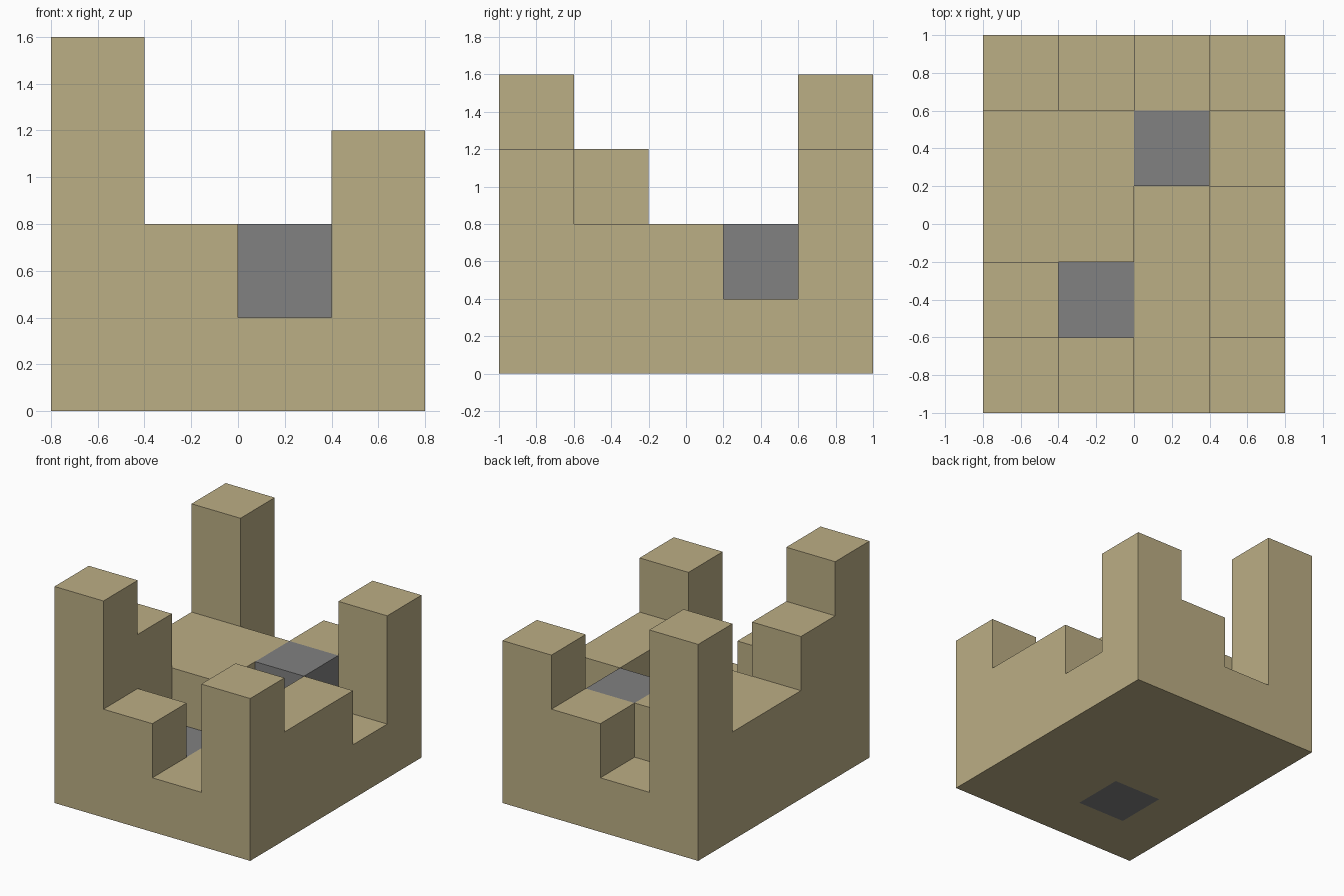
import bpy
import bmesh
from mathutils import Vector

if "Cube" in bpy.data.objects:
    bpy.data.objects.remove(bpy.data.objects["Cube"], do_unlink=True)

CELL = 0.4

# Height of each block column, in cells: rows run front to back, each from -x to +x
HEIGHTS = ["4213",
           "3112",
           "2212",
           "2221",
           "4123"]
COLS, ROWS = len(HEIGHTS[0]), len(HEIGHTS)

# Grey blocks: the floor plug and the raised stone (column, row, layer)
STONES = {(1, 1, 0), (2, 3, 1)}


def make_material(name, color):
    mat = bpy.data.materials.new(name)
    mat.use_nodes = True
    mat.diffuse_color = color
    mat.node_tree.nodes["Principled BSDF"].inputs["Base Color"].default_value = color
    return mat


def solid(i, j, k):
    return 0 <= i < COLS and 0 <= j < ROWS and 0 <= k < int(HEIGHTS[j][i])


def add_face(bm, cell, axis, side, mat_index):
    """Add one outward-facing square of a block."""
    normal = Vector((0, 0, 0))
    normal[axis] = side
    u, v = Vector((0, 0, 0)), Vector((0, 0, 0))
    u[(axis + 1) % 3] = 0.5
    v[(axis + 2) % 3] = 0.5 * side
    center = Vector(cell) + Vector((0.5 - COLS / 2, 0.5 - ROWS / 2, 0.5)) + normal / 2
    corners = (center - u - v, center + u - v, center + u + v, center - u + v)
    face = bm.faces.new([bm.verts.new(c * CELL) for c in corners])
    face.material_index = mat_index


# Stepped fort: only the exposed sides of the blocks are built
bm = bmesh.new()
for j, row in enumerate(HEIGHTS):
    for i, height in enumerate(row):
        for k in range(int(height)):
            cell = (i, j, k)
            for axis in range(3):
                for side in (-1, 1):
                    neighbour = list(cell)
                    neighbour[axis] += side
                    if not solid(*neighbour):
                        add_face(bm, cell, axis, side, int(cell in STONES))
bmesh.ops.remove_doubles(bm, verts=bm.verts, dist=0.001)

mesh = bpy.data.meshes.new("stepped_fort")
bm.to_mesh(mesh)
bm.free()
mesh.materials.append(make_material("sand", (0.50, 0.424, 0.234, 1)))
mesh.materials.append(make_material("stone grey", (0.22, 0.22, 0.22, 1)))
fort = bpy.data.objects.new("stepped_fort", mesh)
bpy.context.collection.objects.link(fort)
